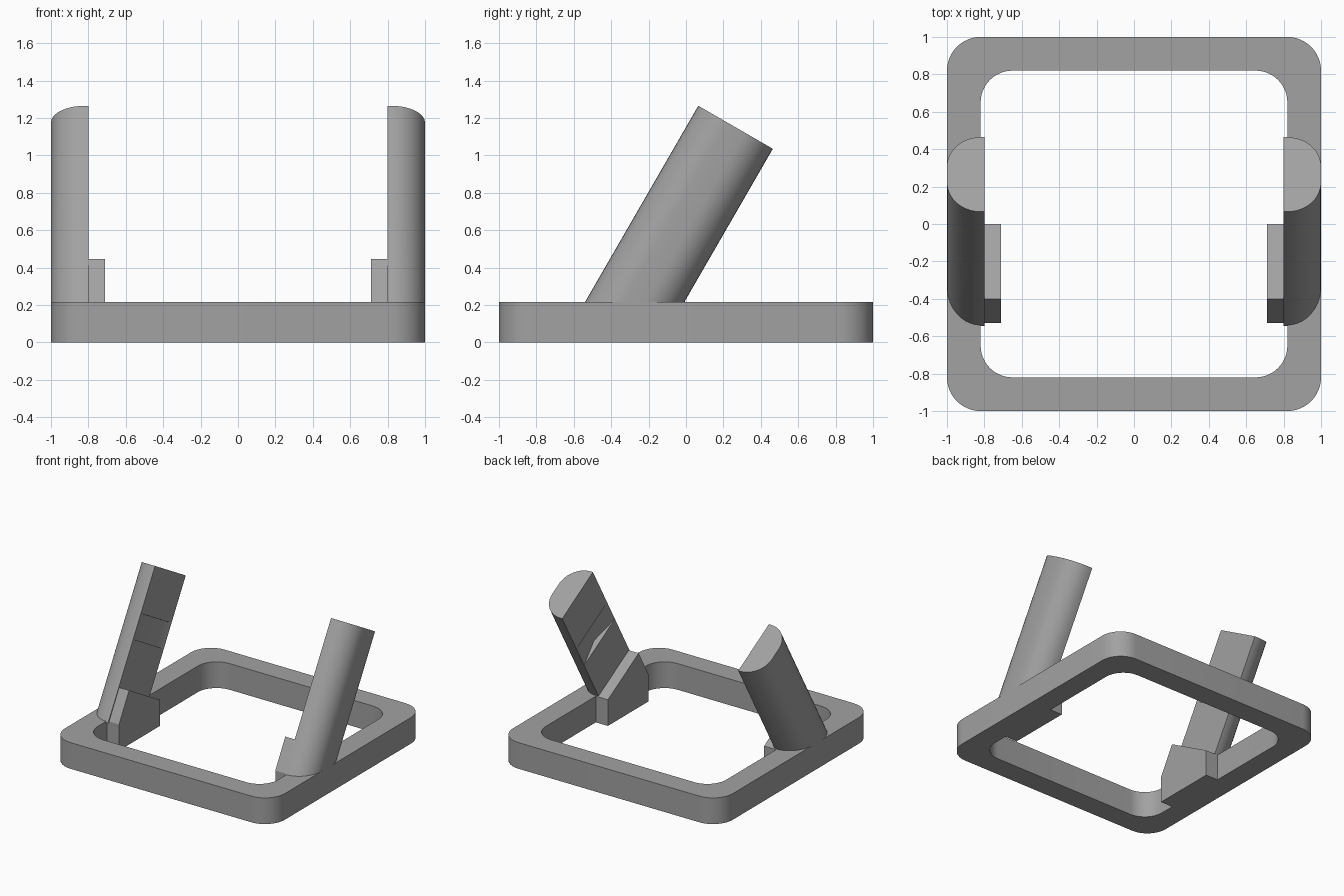
import bpy, bmesh, math

if "Cube" in bpy.data.objects:
    bpy.data.objects.remove(bpy.data.objects["Cube"])

grey = bpy.data.materials.new("grey plastic")
grey.diffuse_color = (0.36, 0.36, 0.36, 1)
grey.use_nodes = True
grey.node_tree.nodes["Principled BSDF"].inputs["Base Color"].default_value = grey.diffuse_color


def finish(name, bm, smooth=True):
    bmesh.ops.remove_doubles(bm, verts=bm.verts, dist=1e-5)
    bmesh.ops.recalc_face_normals(bm, faces=bm.faces)
    me = bpy.data.meshes.new(name)
    bm.to_mesh(me)
    bm.free()
    me.materials.append(grey)
    ob = bpy.data.objects.new(name, me)
    bpy.context.collection.objects.link(ob)
    if smooth:
        bpy.ops.object.select_all(action='DESELECT')
        ob.select_set(True)
        bpy.context.view_layer.objects.active = ob
        bpy.ops.object.shade_smooth_by_angle(angle=math.radians(30))


def rounded_square(half, radius, n=12):
    pts = []
    for k in range(4):
        a0 = k * math.pi / 2
        sx, sy = [(1, 1), (-1, 1), (-1, -1), (1, -1)][k]
        for i in range(n + 1):
            a = a0 + i * math.pi / 2 / n
            pts.append((sx * (half - radius) + radius * math.cos(a),
                        sy * (half - radius) + radius * math.sin(a)))
    return pts


def bridge(bm, a, b):
    n = len(a)
    for i in range(n):
        j = (i + 1) % n
        bm.faces.new((a[i], a[j], b[j], b[i]))


# Base frame: square ring with rounded corners
H = 0.215
bm = bmesh.new()
rings = []
for half, rad, z in ((1, 0.18, 0), (1, 0.18, H), (0.82, 0.17, H), (0.82, 0.17, 0)):
    rings.append([bm.verts.new((x, y, z)) for x, y in rounded_square(half, rad)])
for k in range(4):
    bridge(bm, rings[k], rings[(k + 1) % 4])
finish("base_frame", bm)

# Leaning post: D-shaped section swept along an axis tilted 30 degrees
W, R, N = 0.23, 0.18, 10
TILT = math.radians(30)
S, C = math.sin(TILT), math.cos(TILT)


def section(depth):
    pts = [(0.8, -W)]
    for i in range(N + 1):
        a = -math.pi / 2 + i * math.pi / 2 / N
        pts.append((1 - R + R * math.cos(a), -(W - R) + R * math.sin(a)))
    for i in range(N + 1):
        a = i * math.pi / 2 / N
        pts.append((1 - R + R * math.cos(a), (W - R) + R * math.sin(a)))
    return pts + [(0.8, W), (0.8 + depth, 0)]


def post_point(side, x, w, t):
    return (side * x, 0.265 + w * C - t * S, 1.15 - w * S - t * C)


for side, label in ((-1, "left"), (1, "right")):
    bm = bmesh.new()
    loops = []
    # shallow V-shaped notch in the inner face between two stations
    for t, depth in ((0, 0), (0.37, 0), (0.37, 0.05), (0.57, 0.05), (0.57, 0), (None, 0)):
        loop = []
        for x, w in section(depth):
            tt = (1.15 - w * S - 0.205) / C if t is None else t
            loop.append(bm.verts.new(post_point(side, x, w, tt)))
        loops.append(loop)
    last = len(loops[0]) - 1
    for k, (a, b) in enumerate(zip(loops, loops[1:])):
        if k in (1, 3):  # triangular ends of the notch
            bm.faces.new((a[last - 1], a[last], b[last]))
            bm.faces.new((a[last], a[0], b[last]))
        else:
            bridge(bm, a, b)
    bm.faces.new(loops[0])
    bm.faces.new(loops[-1])
    finish(label + "_post", bm)

    # Support block on the inner side of the frame
    bm = bmesh.new()
    outline = [(-0.53, 0), (-0.53, H), (-0.4, 0.445), (0, H), (0, 0)]
    a = [bm.verts.new((side * 0.71, y, z)) for y, z in outline]
    b = [bm.verts.new((side * 0.825, y, z)) for y, z in outline]
    bridge(bm, a, b)
    bm.faces.new(a)
    bm.faces.new(b)
    finish(label + "_support_block", bm, smooth=False)
